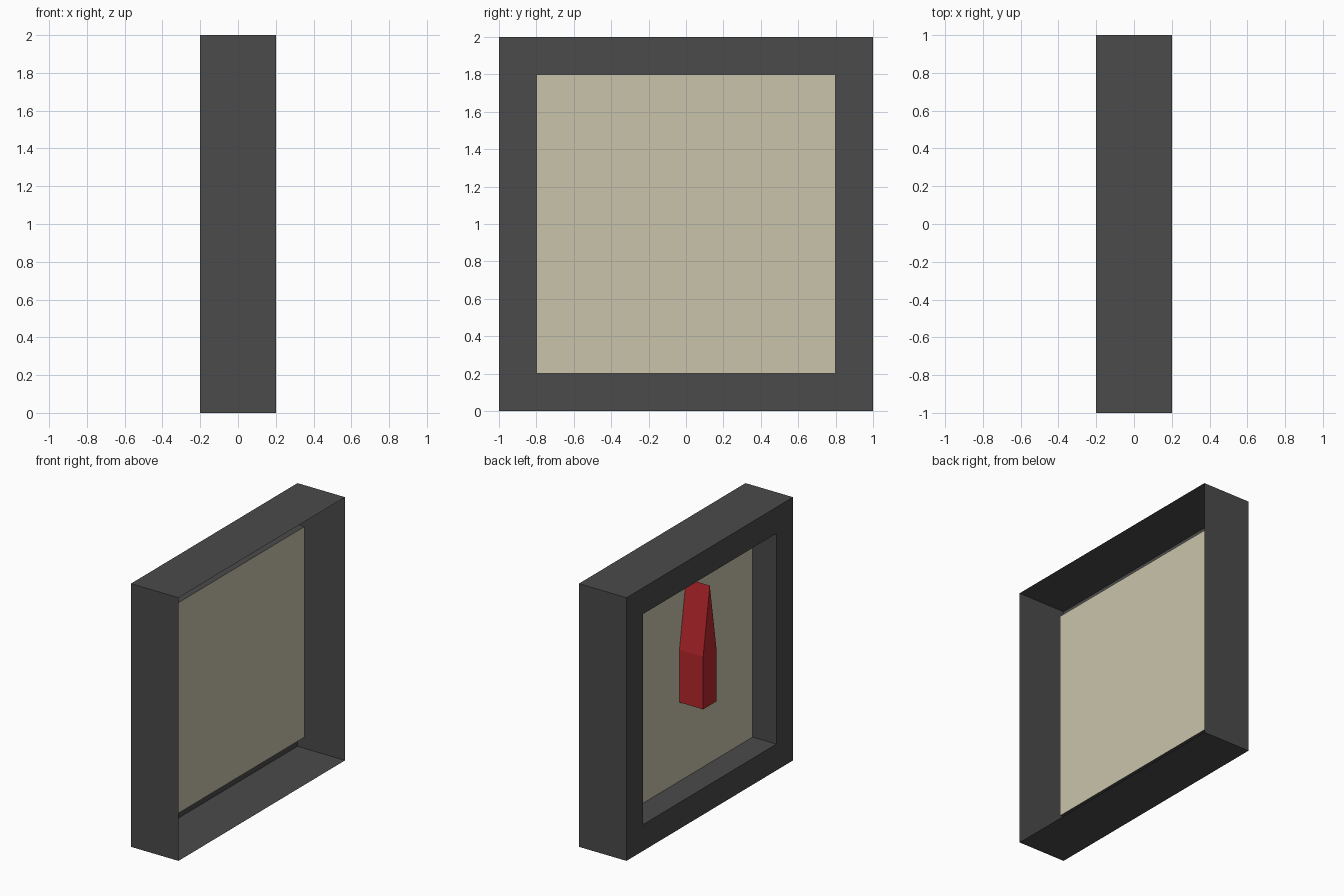
import bpy
import bmesh
from mathutils import Matrix, Vector

if "Cube" in bpy.data.objects:
    bpy.data.objects.remove(bpy.data.objects["Cube"], do_unlink=True)

SIZE, DEPTH, BORDER = 2.0, 0.4, 0.2
MIDDLE = Vector((0, 0, SIZE / 2))


def make_material(name, rgb):
    mat = bpy.data.materials.new(name)
    mat.use_nodes = True
    color = (*rgb, 1)
    mat.diffuse_color = color
    mat.node_tree.nodes["Principled BSDF"].inputs["Base Color"].default_value = color
    return mat


def make_object(name, bm, mat):
    mesh = bpy.data.meshes.new(name)
    bm.to_mesh(mesh)
    bm.free()
    mesh.materials.append(mat)
    obj = bpy.data.objects.new(name, mesh)
    bpy.context.collection.objects.link(obj)
    return obj


charcoal = make_material("charcoal", (0.069, 0.069, 0.069))
cream = make_material("cream", (0.584, 0.552, 0.407))
red = make_material("red", (0.46, 0.02, 0.024))

# Frame: thin square shell, open on +x, with a recessed window on -x
bm = bmesh.new()
bmesh.ops.create_cube(bm, size=1, matrix=Matrix.Translation(MIDDLE)
                      @ Matrix.Diagonal((DEPTH, SIZE, SIZE, 1)))
bm.normal_update()
bmesh.ops.delete(bm, geom=[f for f in bm.faces if f.normal.x > 0.9], context="FACES")
window = next(f for f in bm.faces if f.normal.x < -0.9)
bmesh.ops.inset_region(bm, faces=[window], thickness=BORDER, use_even_offset=True)
recess = bmesh.ops.extrude_face_region(bm, geom=[window])["geom"]
bmesh.ops.translate(bm, vec=(DEPTH / 2, 0, 0),
                    verts=[g for g in recess if isinstance(g, bmesh.types.BMVert)])
bmesh.ops.delete(bm, geom=[f for f in bm.faces
                           if abs(f.calc_center_median().x) < 0.001
                           and abs(f.normal.x) > 0.9
                           or f == window], context="FACES")
# Remove any cap left over the window opening
caps = [f for f in bm.faces if (f.calc_center_median() - MIDDLE).yz.length < 0.01]
bmesh.ops.delete(bm, geom=caps, context="FACES")
make_object("frame", bm, charcoal)

# Dial: flat sheet closing the recess
bm = bmesh.new()
half = SIZE / 2 - BORDER
bm.faces.new([bm.verts.new(MIDDLE + Vector((0, y * half, z * half)))
              for y, z in ((-1, -1), (-1, 1), (1, 1), (1, -1))])
make_object("dial", bm, cream)

# Pointer: five-sided upright needle standing on the dial
bm = bmesh.new()
outline = [(-0.08, 0.8), (0.08, 0.8), (0.08, 1.2), (0, 1.71), (-0.08, 1.2)]
base = bm.faces.new([bm.verts.new((-0.001, y, z)) for y, z in outline])
front = bmesh.ops.extrude_face_region(bm, geom=[base], use_keep_orig=True)["geom"]
bmesh.ops.translate(bm, vec=(-DEPTH / 2 + 0.001, 0, 0),
                    verts=[g for g in front if isinstance(g, bmesh.types.BMVert)])
bmesh.ops.recalc_face_normals(bm, faces=bm.faces)
make_object("pointer", bm, red)
